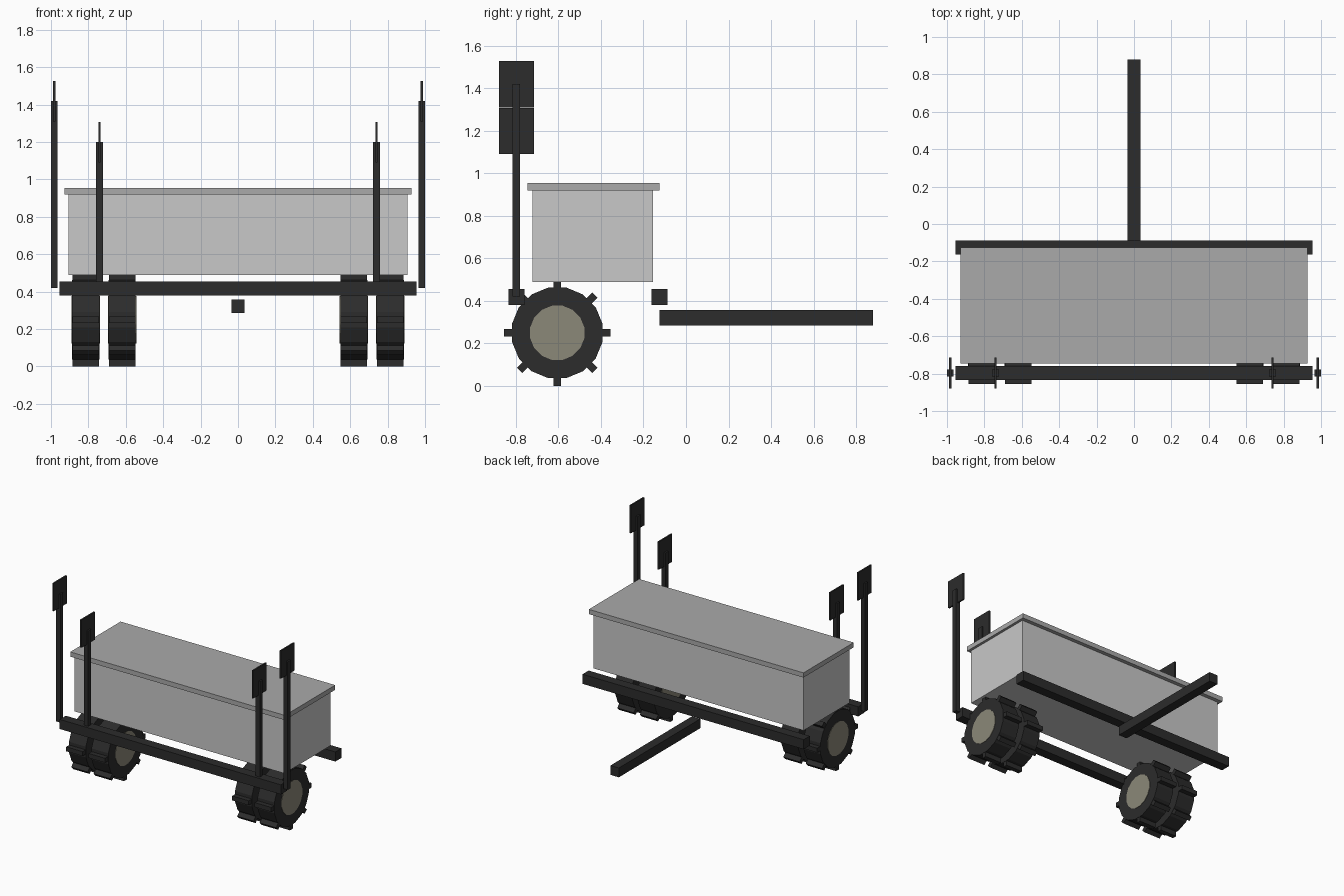
import bpy
import math
from mathutils import Matrix, Vector

default = bpy.data.objects.get("Cube")
if default:
    bpy.data.objects.remove(default, do_unlink=True)


def material(name, color):
    mat = bpy.data.materials.new(name)
    mat.use_nodes = True
    mat.diffuse_color = (*color, 1)
    for node in mat.node_tree.nodes:
        if node.type == "BSDF_PRINCIPLED":
            node.inputs["Base Color"].default_value = (*color, 1)
    return mat


BLACK = material("black steel and rubber", (0.025, 0.025, 0.025))
PALE = material("pale grey panel", (0.58, 0.58, 0.58))
GREY = material("mid grey lid", (0.40, 0.40, 0.40))
HUB = material("beige hub", (0.26, 0.246, 0.19))


def box(name, low, high, mat):
    """Box between two opposite corners."""
    low, high = Vector(low), Vector(high)
    bpy.ops.mesh.primitive_cube_add(size=1)
    obj = bpy.context.object
    obj.name = name
    obj.data.transform(Matrix.Translation((low + high) / 2) @ Matrix.Diagonal((*(high - low), 1)))
    obj.data.materials.append(mat)
    return obj


def drum(name, x, radius, width, mat):
    """Sixteen-sided cylinder along x on the axle, with a flat at the bottom."""
    bpy.ops.mesh.primitive_cylinder_add(vertices=16, radius=radius, depth=width)
    obj = bpy.context.object
    obj.name = name
    obj.data.transform(Matrix.Translation((x, AXLE_Y, AXLE_Z)) @ Matrix.Rotation(math.pi / 2, 4, "Y")
                       @ Matrix.Rotation(math.pi / 16, 4, "Z"))
    obj.data.materials.append(mat)


AXLE_Y, AXLE_Z = -0.605, 0.25

# Frame beams and tow bar
box("front_beam", (-0.955, -0.835, 0.38), (0.955, -0.76, 0.455), BLACK)
box("rear_beam", (-0.955, -0.163, 0.38), (0.955, -0.088, 0.455), BLACK)
box("tow_bar", (-0.036, -0.125, 0.285), (0.036, 0.88, 0.358), BLACK)

# Hopper and lid
box("hopper", (-0.907, -0.722, 0.488), (0.907, -0.155, 0.92), PALE)
box("hopper_lid", (-0.927, -0.745, 0.918), (0.927, -0.125, 0.955), GREY)

for side, label in ((1, "left"), (-1, "right")):
    # Upright posts with thin marker paddles
    for x, top, place in ((0.982, 1.42, "outer"), (0.741, 1.2, "inner")):
        x *= side
        box(f"{label}_{place}_post", (x - 0.018, -0.815, 0.42), (x + 0.018, -0.779, top), BLACK)
        box(f"{label}_{place}_paddle", (x - 0.006, -0.88, top - 0.11),
            (x + 0.006, -0.715, top + 0.107), BLACK)

    # Paired wheels with eight cleats each
    for x, place in ((0.814, "outer"), (0.62, "inner")):
        x *= side
        drum(f"{label}_{place}_tyre", x, 0.217, 0.146, BLACK)
        drum(f"{label}_{place}_hub", x, 0.13, 0.152, HUB)
        for i in range(8):
            cleat = box(f"{label}_{place}_cleat", (-0.071, -0.0175, 0.18), (0.071, 0.0175, 0.25), BLACK)
            cleat.data.transform(Matrix.Translation((x, AXLE_Y, AXLE_Z))
                                 @ Matrix.Rotation(i * math.pi / 4, 4, "X"))
